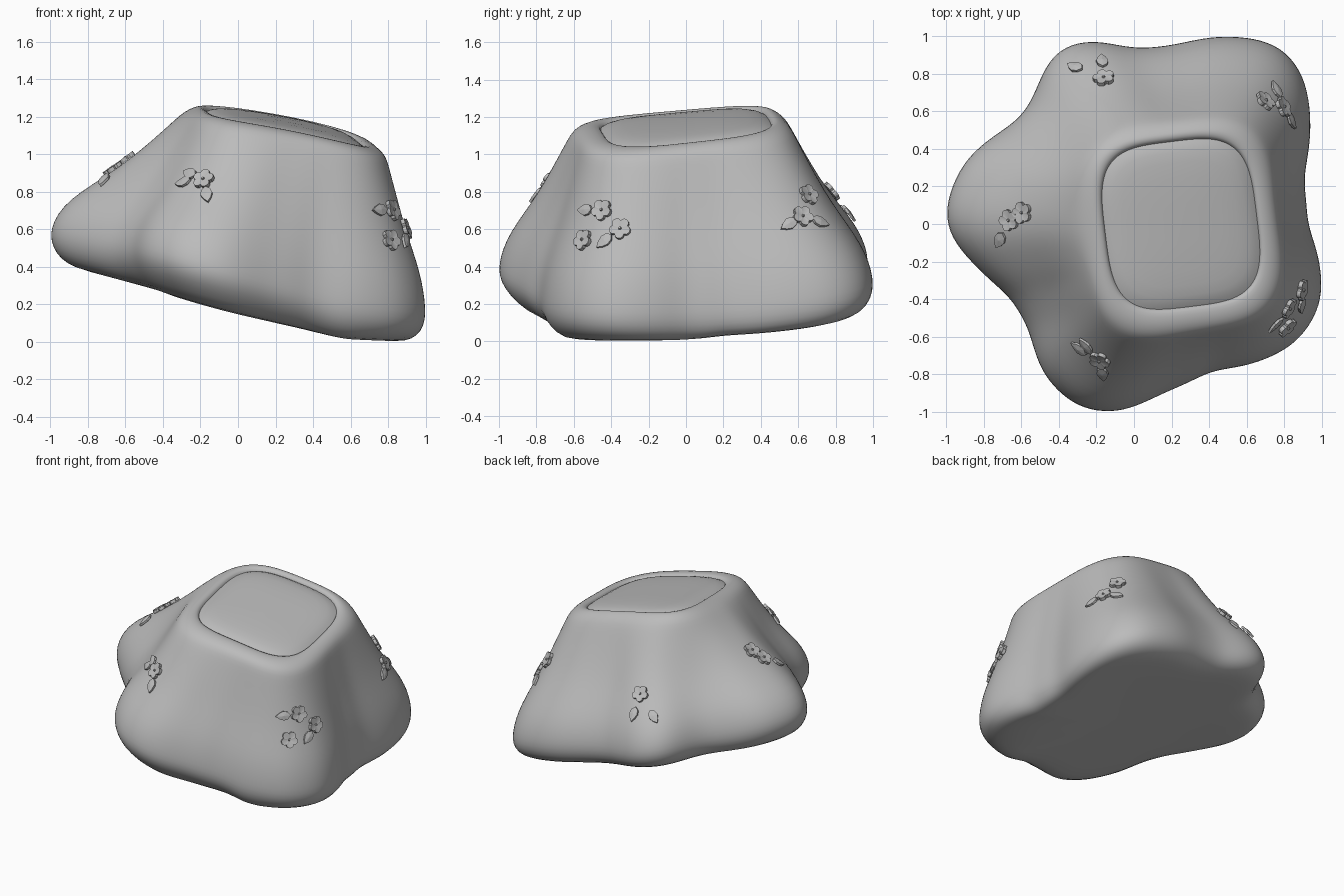
import bpy, bmesh, math
from mathutils import Vector, Matrix
from mathutils.bvhtree import BVHTree

if "Cube" in bpy.data.objects:
    bpy.data.objects.remove(bpy.data.objects["Cube"])

SEG = 96
stone = bpy.data.materials.new("plain grey")
stone.diffuse_color = (0.5, 0.5, 0.5, 1)
stone.use_nodes = True
stone.node_tree.nodes["Principled BSDF"].inputs["Base Color"].default_value = stone.diffuse_color


def add_object(name, bm, smooth):
    bmesh.ops.recalc_face_normals(bm, faces=bm.faces)
    me = bpy.data.meshes.new(name)
    bm.to_mesh(me)
    bm.free()
    for p in me.polygons:
        p.use_smooth = smooth
    me.materials.append(stone)
    ob = bpy.data.objects.new(name, me)
    bpy.context.collection.objects.link(ob)
    return ob


# Five-lobed footprint, seen from above
FOOT = [(-1, .07), (-.9, .33), (-.62, .54), (-.53, .66), (-.43, .91), (-.28, .98), (0, .925),
        (.2, .945), (.45, 1), (.75, .96), (.88, .82), (.925, .55), (.88, .25), (.905, 0),
        (.98, -.25), (.98, -.42), (.86, -.62), (.65, -.73), (.4, -.77), (.15, -.89),
        (-.1, -1), (-.3, -.97), (-.48, -.8), (-.55, -.55), (-.65, -.38), (-.85, -.2), (-.97, -.07)]
CX = 0.1
ANGLES = [2 * math.pi * i / SEG for i in range(SEG)]


def footprint():
    polar = sorted((math.atan2(y, x - CX) % (2 * math.pi), math.hypot(x - CX, y)) for x, y in FOOT)
    polar = [(polar[-1][0] - 2 * math.pi, polar[-1][1])] + polar + [(polar[0][0] + 2 * math.pi, polar[0][1])]
    radii = []
    for a in ANGLES:
        for (a0, r0), (a1, r1) in zip(polar, polar[1:]):
            if a0 <= a <= a1:
                radii.append(r0 + (r1 - r0) * (a - a0) / (a1 - a0))
                break
    for _ in range(2):
        radii = [(radii[i - 1] + 2 * radii[i] + radii[(i + 1) % SEG]) / 4 for i in range(SEG)]
    pts = [(CX + r * math.cos(a), r * math.sin(a)) for a, r in zip(ANGLES, radii)]
    lo = [min(p[k] for p in pts) for k in (0, 1)]
    hi = [max(p[k] for p in pts) for k in (0, 1)]
    return [tuple(2 * (p[k] - lo[k]) / (hi[k] - lo[k]) - 1 for k in (0, 1)) for p in pts]


# Rounded-square rim, turned slightly; the outer shoulder sits a little forward
def rim(scale):
    turn, pts = math.radians(7), []
    shift = min(1, max(0, (scale - .82) / .14))
    for a in ANGLES:
        c, s = math.cos(a - turn), math.sin(a - turn)
        r = scale / ((abs(c) / .5) ** 3.6 + (abs(s) / .545) ** 3.6) ** (1 / 3.6)
        pts.append((.25 + .01 * shift + r * math.cos(a), -.025 * shift + r * math.sin(a)))
    return pts


def clamp(v, m):
    return max(-m, min(m, v))


# Height between the tilted underside and the tilted, slightly arched top
def lift(x, y, t):
    low = max(0, .19 - .23 * x + y * (.065 + .04 * x))
    high = 1.222 - .2 * x + .075 * clamp(y, .55) - .1 * clamp(x - .25, .5) ** 2
    return (x, y, low + t * (high - low))


# Raise the tip of the front lobe and lower the back-left lobe
def lobe(t, a):
    front = max(0, math.cos(a - math.radians(257))) ** 2
    back = max(0, math.cos(a - math.radians(115))) ** 2
    return t + .1 * front * (1 - t) ** 3 - .18 * back * t * (1 - t)


def loft(rows, cap_first):
    bm = bmesh.new()
    rings = [[bm.verts.new(co) for co in row] for row in rows]
    for a, b in zip(rings, rings[1:]):
        for i in range(SEG):
            j = (i + 1) % SEG
            bm.faces.new((a[i], a[j], b[j], b[i]))
    if cap_first:
        mid = bm.verts.new(sum((v.co for v in rings[0]), Vector()) / SEG)
        for i in range(SEG):
            bm.faces.new((mid, rings[0][(i + 1) % SEG], rings[0][i]))
    return bm


# Body: flat underside, rounded lobes, sloping sides, raised rim
foot, top = footprint(), rim(1)
rows = []
for k, t, w in [(.3, 0, 0), (.65, 0, 0), (.84, 0, .05), (.92, .012, .6), (.975, .055, .9)]:
    rows.append([lift(CX + (x - CX) * k, y * k, t + w * (lobe(t, a) - t))
                 for a, (x, y) in zip(ANGLES, foot)])
for s, t in [(1, .12), (1, .19), (.955, .28), (.86, .38), (.7, .49), (.515, .61),
             (.355, .73), (.215, .84), (.12, .915), (.045, .965)]:
    rows.append([lift(u + (x - u) * s, v + (y - v) * s, lobe(t, a))
                 for a, (x, y), (u, v) in zip(ANGLES, foot, top)])
for k, t in [(.96, .99), (.9, .999), (.84, .995), (.81, .982), (.79, .93)]:
    rows.append([lift(x, y, t) for x, y in rim(k)])
body = add_object("body", loft(rows, True), True)
sub = body.modifiers.new("smooth", 'SUBSURF')
sub.levels = sub.render_levels = 1

# Softly domed cushion filling the rim
cushion_rows = [[lift(x, y, t) for x, y in rim(k)]
                for k, t in [(.2, 1.01), (.45, 1.008), (.6, 1.004), (.7, .998), (.77, .988), (.82, .974)]]
add_object("top_cushion", loft(cushion_rows, True), True)

bpy.context.view_layer.update()
tree = BVHTree.FromObject(body, bpy.context.evaluated_depsgraph_get())


# Find a spot on the body from a side and two coordinates
def spot(side, a, b):
    origin, ray = {"top": ((a, b, 3), (0, 0, -1)), "right": ((3, a, b), (-1, 0, 0)),
                   "front": ((a, -3, b), (0, 1, 0))}[side]
    co, normal, _, _ = tree.ray_cast(Vector(origin), Vector(ray))
    return co, normal


def prism(outline, thick, peak):
    bm = bmesh.new()
    n = len(outline)
    low = [bm.verts.new((x, y, -thick)) for x, y in outline]
    high = [bm.verts.new((x, y, thick)) for x, y in outline]
    mid = bm.verts.new((0, 0, peak))
    bm.faces.new(low[::-1])
    for i in range(n):
        j = (i + 1) % n
        bm.faces.new((low[i], low[j], high[j], high[i]))
        bm.faces.new((high[i], high[j], mid))
    return bm


def place(name, bm, co, normal, along, raise_by):
    x = (along - normal * along.dot(normal)).normalized()
    m = Matrix((x, normal.cross(x), normal)).transposed().to_4x4()
    m.translation = co + normal * raise_by
    add_object(name, bm, False).matrix_world = m


def flower(co, normal):
    outline = []
    for i in range(30):
        a = 2 * math.pi * i / 30
        r = .042 + .017 * abs(math.cos(2.5 * a)) ** .7
        outline.append((r * math.cos(a), r * math.sin(a)))
    place("flower", prism(outline, .011, .004), co, normal, Vector((.3, .5, .8)), .013)
    # Small button in the centre
    bm = bmesh.new()
    bmesh.ops.create_cone(bm, cap_ends=True, segments=8, radius1=.01, radius2=.006, depth=.012)
    place("flower_centre", bm, co, normal, Vector((.3, .5, .8)), .021)


LEAF = [(-.05, 0), (-.03, -.025), (.0, -.032), (.03, -.02), (.056, 0), (.03, .02), (0, .032), (-.03, .025)]

# Sprigs: side, flowers, leaves
SPRIGS = [
    ("front", [(-.18, .86)], [(-.285, .845), (-.165, .78), (-.25, .89)]),
    ("top", [(-.59, .06), (-.66, .02)], [(-.71, -.08)]),
    ("top", [(-.16, .77)], [(-.31, .83), (-.17, .86)]),
    ("right", [(.65, .78), (.62, .665)], [(.55, .625), (.71, .635)]),
    ("right", [(-.445, .70), (-.35, .60), (-.545, .54)], [(-.53, .70), (-.43, .535)]),
]
for side, flowers, leaves in SPRIGS:
    spots = [spot(side, *f) for f in flowers]
    for co, normal in spots:
        flower(co, normal)
    for l in leaves:
        co, normal = spot(side, *l)
        nearest = min((s[0] for s in spots), key=lambda p: (p - co).length)
        place("leaf", prism(LEAF, .007, .013), co, normal, co - nearest, .012)
